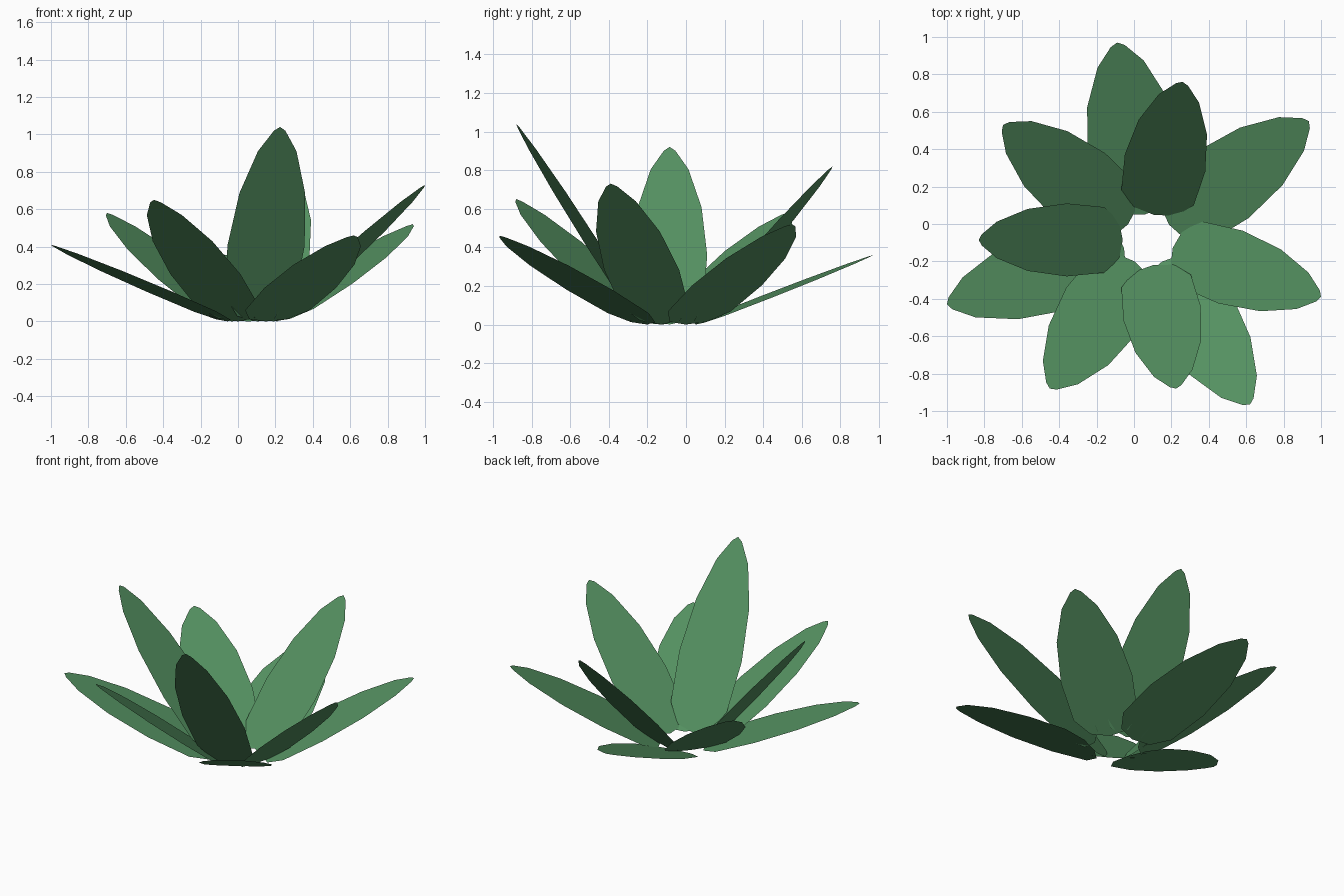
import bpy
from mathutils import Vector

if "Cube" in bpy.data.objects:
    bpy.data.objects.remove(bpy.data.objects["Cube"])

# One green for the whole plant
green = bpy.data.materials.new("leaf green")
green.diffuse_color = (0.09, 0.285, 0.12, 1.0)
green.use_nodes = True
green.node_tree.nodes["Principled BSDF"].inputs["Base Color"].default_value = green.diffuse_color

# Leaf outline: (fraction along the leaf, fraction of half width)
PROFILE = [(0.027, 0.53), (0.13, 0.9), (0.39, 1.0), (0.66, 0.85), (0.875, 0.5), (0.98, 0.15)]
CENTRE = Vector((0.077, -0.085, 0.0))
BASE_RADIUS = 0.137

# Leaves in spiral order, from lowest to steepest: tip x, y, z and half width
LEAVES = [
    (-0.09, 0.97, 0.36, 0.25),
    (-1.00, -0.43, 0.41, 0.225),
    (0.62, -0.965, 0.46, 0.225),
    (0.935, 0.55, 0.52, 0.225),
    (-0.70, 0.53, 0.58, 0.22),
    (-0.45, -0.88, 0.65, 0.225),
    (1.00, -0.39, 0.73, 0.205),
    (0.26, 0.76, 0.82, 0.22),
    (-0.83, -0.085, 0.92, 0.195),
    (0.225, -0.88, 1.04, 0.21),
]


def add_leaf(name, tip, half_width):
    """Flat pointed leaf rising from the base ring to its tip."""
    out = Vector((tip.x - CENTRE.x, tip.y - CENTRE.y, 0.0)).normalized()
    base = CENTRE + out * BASE_RADIUS
    side = Vector((out.y, -out.x, 0.0)) * half_width
    axis = tip - base
    right = [base + axis * t + side * w for t, w in PROFILE]
    left = [base + axis * t - side * w for t, w in reversed(PROFILE)]
    points = [base] + right + [tip] + left
    mesh = bpy.data.meshes.new(name)
    mesh.from_pydata(points, [], [list(range(len(points)))])
    mesh.materials.append(green)
    mesh.update()
    bpy.context.collection.objects.link(bpy.data.objects.new(name, mesh))


# Rosette of leaves
for i, (x, y, z, w) in enumerate(LEAVES):
    add_leaf(f"leaf_{i + 1}", Vector((x, y, z)), w)
